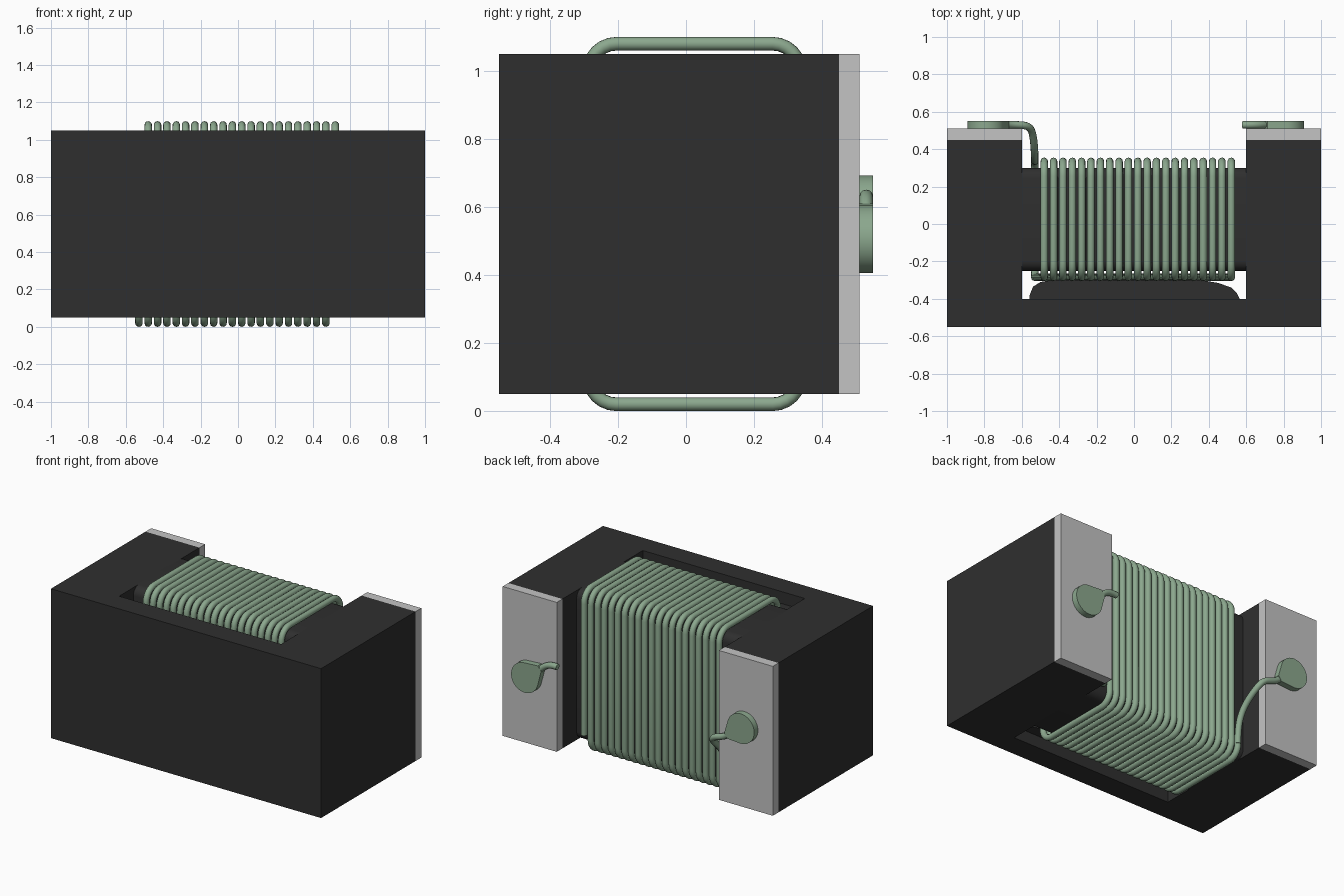
import bpy, bmesh, math
from mathutils import Vector

cube = bpy.data.objects.get("Cube")
if cube:
    bpy.data.objects.remove(cube, do_unlink=True)


def material(name, rgb, rough):
    m = bpy.data.materials.new(name)
    m.use_nodes = True
    m.diffuse_color = (*rgb, 1)
    bsdf = m.node_tree.nodes["Principled BSDF"]
    bsdf.inputs["Base Color"].default_value = (*rgb, 1)
    bsdf.inputs["Roughness"].default_value = rough
    return m


FERRITE = material("dark_ferrite", (0.028, 0.028, 0.028), 0.7)
METAL = material("light_grey_metal", (0.55, 0.55, 0.55), 0.5)
WIRE = material("green_enamel", (0.26, 0.39, 0.27), 0.5)


def add_object(name, mesh, mat, smooth=True):
    mesh.materials.clear()
    mesh.materials.append(mat)
    ob = bpy.data.objects.new(name, mesh)
    bpy.context.collection.objects.link(ob)
    if smooth:
        bpy.ops.object.select_all(action='DESELECT')
        ob.select_set(True)
        bpy.context.view_layer.objects.active = ob
        bpy.ops.object.shade_smooth_by_angle(angle=math.radians(35))
    return ob


def prism(name, points, offset, mat, smooth=False):
    """Extrude a closed 3D outline along an offset vector."""
    bm = bmesh.new()
    face = bm.faces.new([bm.verts.new(p) for p in points])
    ext = bmesh.ops.extrude_face_region(bm, geom=[face])
    moved = [g for g in ext["geom"] if isinstance(g, bmesh.types.BMVert)]
    bmesh.ops.translate(bm, verts=moved, vec=Vector(offset))
    bmesh.ops.recalc_face_normals(bm, faces=bm.faces)
    mesh = bpy.data.meshes.new(name)
    bm.to_mesh(mesh)
    bm.free()
    return add_object(name, mesh, mat, smooth)


def tube(name, points, kind):
    """Round wire following a list of points."""
    cu = bpy.data.curves.new(name + "_path", 'CURVE')
    cu.dimensions = '3D'
    cu.bevel_depth = 0.02
    cu.bevel_resolution = 4
    cu.use_fill_caps = True
    sp = cu.splines.new(kind)
    sp.points.add(len(points) - 1)
    for sp_point, p in zip(sp.points, points):
        sp_point.co = (*p, 1)
    if kind == 'NURBS':
        sp.order_u = 4
        sp.use_endpoint_u = True
        sp.resolution_u = 6
    helper = bpy.data.objects.new(name + "_path", cu)
    bpy.context.collection.objects.link(helper)
    dg = bpy.context.evaluated_depsgraph_get()
    mesh = bpy.data.meshes.new_from_object(helper.evaluated_get(dg))
    bpy.data.objects.remove(helper, do_unlink=True)
    return add_object(name, mesh, WIRE)


YC, ZC = 0.025, 0.55


def rounded_loop(hy, hz, r, steps=6):
    """Four corner arcs (y, z): bottom back, bottom front, top front, top back."""
    loop = []
    for k, (sy, sz) in enumerate([(1, -1), (-1, -1), (-1, 1), (1, 1)]):
        for i in range(steps + 1):
            a = -math.pi / 2 * (k + i / steps)
            loop.append((k, YC + sy * (hy - r) + r * math.cos(a),
                         ZC + sz * (hz - r) + r * math.sin(a)))
    return loop


# U-shaped housing: front wall with two legs
outline = [(-1, -0.55), (1, -0.55), (1, 0.45), (0.6, 0.45),
           (0.6, -0.4), (-0.6, -0.4), (-0.6, 0.45), (-1, 0.45)]
prism("housing", [(x, y, 0.05) for x, y in outline], (0, 0, 1), FERRITE)

# Rounded core bar between the legs
prism("core", [(-0.61, y, z) for _, y, z in rounded_loop(0.275, 0.5, 0.055)],
      (1.22, 0, 0), FERRITE, True)

# Raised filler on the inside of the front wall
bump = [(-0.56, -0.41), (-0.56, -0.385), (-0.54, -0.335), (-0.5, -0.31), (-0.44, -0.3),
        (0.36, -0.3), (0.45, -0.315), (0.52, -0.34), (0.55, -0.37), (0.57, -0.41)]
prism("inner_filler", [(x, y, 0.13) for x, y in bump], (0, 0, 0.84), FERRITE)

# Terminal plates on the leg ends
for side, sx in (("left", 1), ("right", -1)):
    rect = [(0.6, 0.05), (1, 0.05), (1, 1.05), (0.6, 1.05)]
    prism(side + "_terminal", [(sx * x, 0.45, z) for x, z in rect],
          (0, 0.06, 0), METAL)

# Winding: 21 turns that step sideways on the front run
PITCH, TURNS = 0.05, 21
ring = rounded_loop(0.31, 0.53, 0.08)
path = [(-0.53 + PITCH * (t + (k > 1)), y, z)
        for t in range(TURNS) for k, y, z in ring]
path.append((0.52, 0.335, 0.12))
tube("coil", path, 'POLY')

# Wire leads
tube("right_lead", [(-0.53, 0.335, 0.1), (-0.53, 0.335, 0.22), (-0.53, 0.37, 0.33),
                    (-0.54, 0.51, 0.43), (-0.58, 0.53, 0.48), (-0.66, 0.53, 0.49),
                    (-0.71, 0.53, 0.54), (-0.77, 0.53, 0.58)], 'NURBS')
tube("left_lead", [(0.58, 0.53, 0.63), (0.63, 0.53, 0.635), (0.69, 0.53, 0.61),
                   (0.73, 0.53, 0.55), (0.79, 0.53, 0.52)], 'NURBS')


# Flattened teardrop wire ends on the terminals
def pad(name, cx, cz, tip_x, tip_z, r=0.1):
    heading = math.atan2(tip_z - cz, tip_x - cx)
    pts = []
    for i in range(25):
        a = heading + math.radians(48 + 264 * i / 24)
        pts.append((cx + r * math.cos(a), 0.51, cz + r * math.sin(a)))
    for s in (-1, 1):
        pts.append((tip_x - s * 0.02 * math.sin(heading), 0.51,
                    tip_z + s * 0.02 * math.cos(heading)))
    prism(name, pts, (0, 0.04, 0), WIRE, True)


pad("right_pad", -0.79, 0.592, -0.68, 0.515)
pad("left_pad", 0.81, 0.505, 0.70, 0.595)
